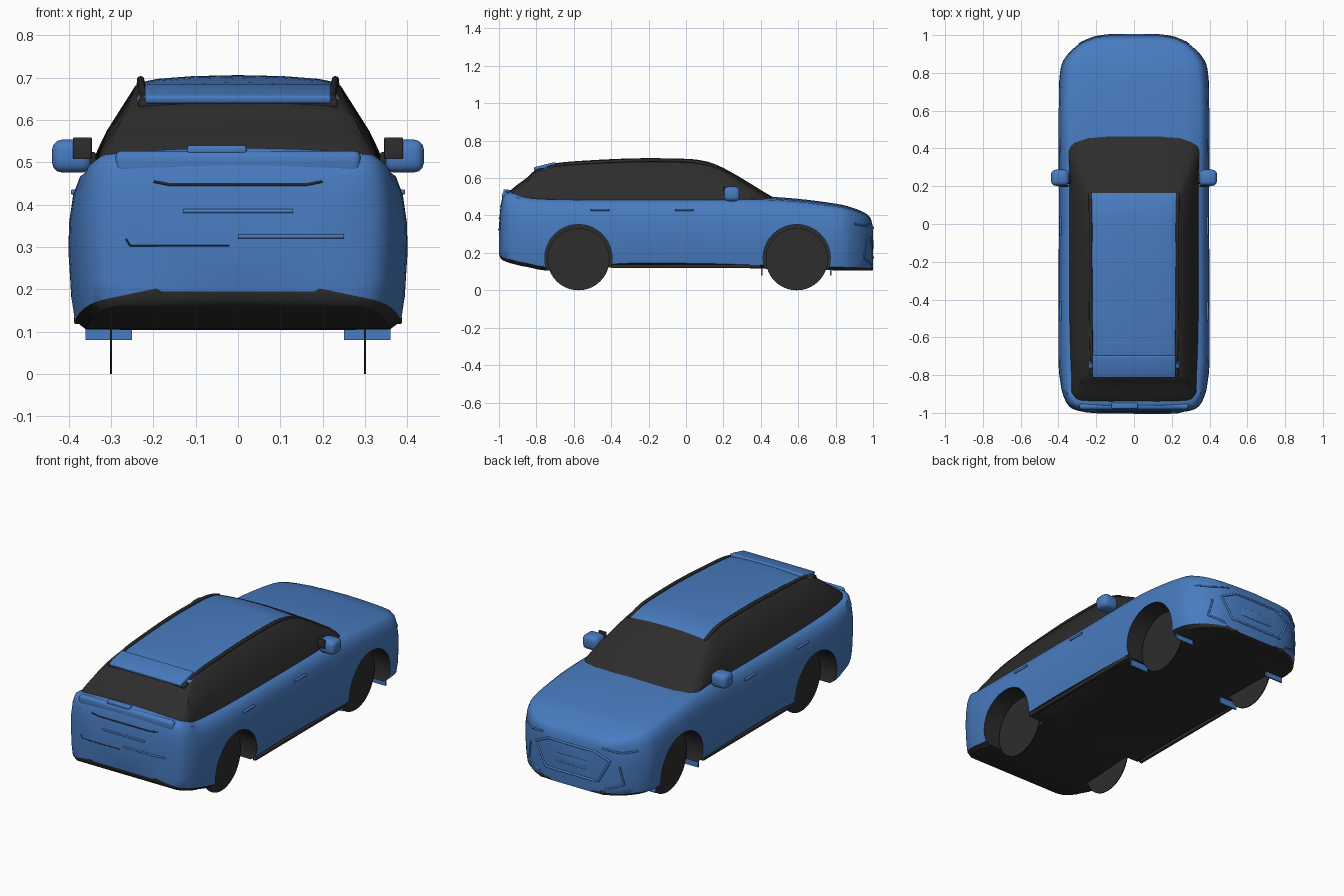
import bpy, bmesh, math
from mathutils import Vector

if "Cube" in bpy.data.objects:
    bpy.data.objects.remove(bpy.data.objects["Cube"], do_unlink=True)


def material(name, rgb):
    m = bpy.data.materials.new(name)
    m.use_nodes = True
    m.diffuse_color = (*rgb, 1)
    m.node_tree.nodes["Principled BSDF"].inputs["Base Color"].default_value = (*rgb, 1)
    return m


BLUE = material("blue_paint", (0.065, 0.2, 0.53))
DARK = material("dark_trim", (0.026, 0.026, 0.026))


def smooth(ob, angle=35):
    bpy.ops.object.select_all(action='DESELECT')
    ob.select_set(True)
    bpy.context.view_layer.objects.active = ob
    bpy.ops.object.shade_smooth_by_angle(angle=math.radians(angle))


def finish(name, bm, mats):
    bmesh.ops.recalc_face_normals(bm, faces=bm.faces)
    me = bpy.data.meshes.new(name)
    bm.to_mesh(me)
    bm.free()
    for m in mats:
        me.materials.append(m)
    ob = bpy.data.objects.new(name, me)
    bpy.context.collection.objects.link(ob)
    return ob


def spline(stations, steps=4):
    """Smooth curve through the stations (Catmull-Rom)."""
    out, last = [], len(stations) - 1
    for i in range(last):
        a, b, c, d = (stations[min(max(j, 0), last)] for j in range(i - 1, i + 3))
        for s in range(steps):
            t = s / steps
            out.append([q + t / 2 * (r - p + t * (2 * p - 5 * q + 4 * r - u + t * (3 * (q - r) + u - p)))
                        for p, q, r, u in zip(a, b, c, d)])
    return out + [list(stations[-1])]


def loft(name, stations, half_section, rule):
    """Closed skin through mirrored sections; rule(y, segment) picks the colour."""
    bm = bmesh.new()
    rings = []
    for st in stations:
        half = half_section(*st)
        pts = half + [(-x, z) for x, z in half[-2:0:-1]]
        rings.append([bm.verts.new((x, st[0], z)) for x, z in pts])
    n = len(rings[0])
    for a, b, sa, sb in zip(rings, rings[1:], stations, stations[1:]):
        for k in range(n):
            f = bm.faces.new((a[k], a[(k + 1) % n], b[(k + 1) % n], b[k]))
            f.material_index = rule((sa[0] + sb[0]) / 2, min(k, n - 1 - k))
    bm.faces.new(rings[0])
    bm.faces.new(rings[-1])
    return finish(name, bm, [BLUE, DARK])


def box(name, centre, size, mat, bevel=0.0, angle=0.0):
    bm = bmesh.new()
    bmesh.ops.create_cube(bm, size=1)
    for v in bm.verts:
        v.co = Vector([c * s for c, s in zip(v.co, size)])
    if bevel:
        bmesh.ops.bevel(bm, geom=bm.edges[:], offset=bevel, segments=3, affect='EDGES', profile=0.5)
    ob = finish(name, bm, [mat])
    ob.location = centre
    ob.rotation_euler.x = angle
    smooth(ob)


def disc(name, centre, radius, width, mats, index=0):
    bm = bmesh.new()
    bmesh.ops.create_cone(bm, cap_ends=True, segments=40, radius1=radius, radius2=radius, depth=width)
    for f in bm.faces:
        f.material_index = index
    ob = finish(name, bm, mats)
    ob.location = centre
    ob.rotation_euler.y = math.pi / 2
    return ob


def tube(name, points, radius, mat):
    cu = bpy.data.curves.new(name, 'CURVE')
    cu.dimensions = '3D'
    cu.bevel_depth = radius
    cu.bevel_resolution = 2
    cu.use_fill_caps = True
    sp = cu.splines.new('POLY')
    sp.points.add(len(points) - 1)
    for p, co in zip(sp.points, points):
        p.co = (*co, 1)
    cu.materials.append(mat)
    bpy.context.collection.objects.link(bpy.data.objects.new(name, cu))


# Lower body: position, half width, underside height, top height
BODY = [(-1.0, .2, .195, .34), (-.99, .29, .17, .45), (-.968, .34, .155, .515), (-.92, .37, .14, .522),
        (-.85, .388, .125, .5), (-.7, .401, .104, .49), (-.3, .399, .127, .488), (.1, .398, .125, .488),
        (.4, .4, .116, .49), (.6, .401, .11, .478), (.8, .392, .107, .453), (.88, .365, .106, .435),
        (.95, .295, .106, .408), (.985, .22, .106, .38), (1.0, .13, .108, .33)]
SECTION = [(0, 0), (.9, 0), (.965, .05), (.985, .18), (1, .45), (.995, .65), (.97, .83),
           (.93, .94), (.87, .985), (.7, 1.005), (.4, 1.02), (0, 1.03)]
body = loft("body", spline(BODY),
            lambda y, w, lo, hi: [(w * u, lo + (hi - lo) * v) for u, v in SECTION],
            lambda y, seg: int(seg < 2))

# Wheel arches cut out of the body, with thin recessed wheels inside
for end, y in (("rear", -.575), ("front", .592)):
    for side, s in (("left", 1), ("right", -1)):
        cutter = disc("arch_cutter", (s * .38, y, .172), .18, .2, [BLUE, DARK], 1)
        cutter.hide_render = True
        mod = body.modifiers.new("arch", 'BOOLEAN')
        mod.operation = 'DIFFERENCE'
        mod.solver = 'EXACT'
        mod.object = cutter
        bpy.context.view_layer.objects.active = body
        bpy.ops.object.modifier_apply(modifier=mod.name)
        bpy.data.objects.remove(cutter, do_unlink=True)
        disc(f"{end}_{side}_wheel", (s * .3, y, .166), .166, .005, [DARK])
smooth(body)
bpy.context.view_layer.update()


def trace(corners, facing):
    """Lay a polyline of (x, z) corners onto the nose (1) or tail (-1)."""
    points = []
    for (xa, za), (xb, zb) in zip(corners, corners[1:]):
        for i in range(9):
            x, z = xa + (xb - xa) * i / 8, za + (zb - za) * i / 8
            hit, spot, _, _ = body.ray_cast(Vector((x, 2 * facing, z)), Vector((0, -facing, 0)))
            if hit:
                points.append(spot)
    return points


# Cabin: position, base half width, roof height, crown
CABIN = [(-.965, .27, .51, .02), (-.92, .325, .55, .02), (-.85, .338, .603, .02), (-.8, .342, .645, .02),
         (-.7, .347, .679, .02), (-.5, .352, .696, .02), (-.25, .354, .706, .02), (0, .354, .703, .02),
         (.1, .353, .691, .02), (.165, .352, .67, .022), (.25, .349, .627, .03), (.35, .343, .567, .035),
         (.42, .328, .524, .035), (.48, .28, .49, .02)]


def cabin_section(y, w, top, crown):
    edge = top - crown

    def lean(z):
        return w - .115 * min(max((z - .49) / .195, 0), 1)
    mid = (.46 + edge) / 2
    x = lean(edge)
    return [(0, .45), (w, .45), (lean(mid) + .006, mid), (x + .004, edge - .006), (x * .94, edge + crown * .2),
            (x * .8, edge + crown * .55), (x * .45, edge + crown * .88), (0, top)]


cabin = loft("cabin", spline(CABIN), cabin_section,
             lambda y, seg: int(not (seg >= 4 and -.75 < y < .165)))
smooth(cabin)

# Roof rails and rear spoiler
for side, s in (("left", 1), ("right", -1)):
    rail = [(s * .222, -.74, .655), (s * .226, -.65, .673), (s * .228, -.5, .684), (s * .23, -.25, .695),
            (s * .23, 0, .692), (s * .231, .1, .677), (s * .232, .165, .652)]
    tube(side + "_roof_rail", spline(rail, 3), .009, DARK)
box("rear_spoiler", (0, -.755, .662), (.44, .12, .02), BLUE, .007, math.radians(14))
box("spoiler_underside", (0, -.785, .641), (.47, .04, .018), DARK, .006, math.radians(14))

# Side parts
for side, s in (("left", 1), ("right", -1)):
    box(side + "_mirror", (s * .392, .245, .515), (.095, .085, .078), BLUE, .024)
    box(side + "_mirror_mount", (s * .36, .235, .51), (.05, .045, .03), DARK, .008)
    box(side + "_mirror_glass", (s * .368, .201, .534), (.045, .009, .05), DARK, .003)
    for place, y in (("rear", -.46), ("front", -.01)):
        box(f"{side}_{place}_door_handle", (s * .389, y, .43), (.012, .1, .012), BLUE, .004)
    for place, y in (("front", .775), ("rear", .405)):
        box(f"{side}_{place}_wheel_flap", (s * .305, y, .1), (.11, .008, .04), BLUE)
    box(side + "_sill", (s * .378, 0, .128), (.02, .8, .02), DARK, .006)
    tube(side + "_headlight_edge", trace([(s * .18, .36), (s * .28, .345), (s * .34, .355)], 1), .005, BLUE)
    tube(side + "_lower_intake_edge", trace([(s * .27, .27), (s * .29, .17), (s * .2, .14)], 1), .005, BLUE)

# Tail details
box("tail_ledge", (0, -.965, .5), (.58, .035, .055), BLUE, .016)
tube("tail_groove", trace([(-.2, .455), (-.16, .447), (.16, .447), (.2, .455)], -1), .003, DARK)
box("rear_wiper_cover", (-.05, -.962, .53), (.14, .03, .02), BLUE, .006)
tube("plate_recess_edge", trace([(-.13, .385), (.13, .385)], -1), .005, BLUE)
tube("bumper_crease", trace([(0, .325), (.25, .325)], -1), .005, BLUE)
tube("rear_bumper_seam", trace([(-.265, .32), (-.255, .303), (-.02, .303)], -1), .002, DARK)

# Nose details
outline = [(.14, .335), (.225, .295), (.16, .175)]
frame = outline + [(-x, z) for x, z in reversed(outline)]
tube("grille_frame", trace(frame + [frame[0]], 1), .006, BLUE)
box("front_number_panel", (0, .997, .245), (.2, .01, .05), BLUE, .003)
box("front_lip", (0, .965, .115), (.4, .06, .02), DARK, .006)
